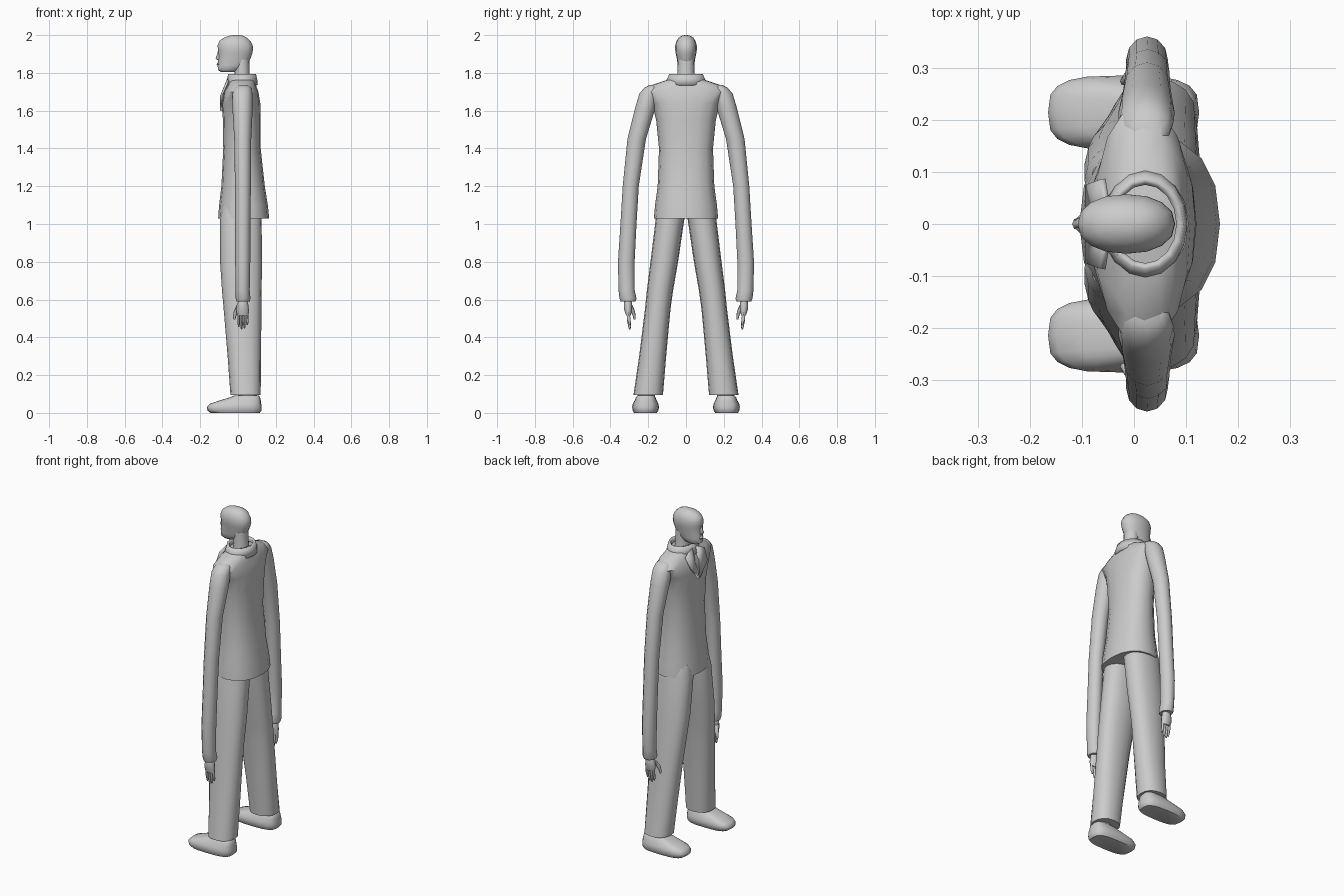
import bpy, bmesh, math

grey = bpy.data.materials.new("plain grey")
grey.diffuse_color = (0.6, 0.6, 0.6, 1)


def finish(name, bm, mirror=False, angle=50):
    bmesh.ops.recalc_face_normals(bm, faces=bm.faces)
    me = bpy.data.meshes.new(name)
    bm.to_mesh(me)
    bm.free()
    me.materials.append(grey)
    ob = bpy.data.objects.new(name, me)
    bpy.context.collection.objects.link(ob)
    if mirror:
        m = ob.modifiers.new("Mirror", 'MIRROR')
        m.use_axis = (False, True, False)
        m.use_mirror_merge = False
    bpy.ops.object.select_all(action='DESELECT')
    ob.select_set(True)
    bpy.context.view_layer.objects.active = ob
    bpy.ops.object.shade_smooth_by_angle(angle=math.radians(angle))
    return ob


def loft(name, rings, sides=16, power=2.0, mirror=False, caps=True):
    """Skin of level rounded rings, each (z, x0, x1, y0, y1)."""
    bm = bmesh.new()
    loops = []
    for z, x0, x1, y0, y1 in rings:
        loop = []
        for i in range(sides):
            a = 2 * math.pi * i / sides
            c, s = math.cos(a), math.sin(a)
            px = math.copysign(abs(c) ** (2 / power), c)
            py = math.copysign(abs(s) ** (2 / power), s)
            loop.append(bm.verts.new(((x0 + x1) / 2 + px * (x1 - x0) / 2,
                                      (y0 + y1) / 2 + py * (y1 - y0) / 2, z)))
        loops.append(loop)
    for a, b in zip(loops, loops[1:]):
        for i in range(sides):
            j = (i + 1) % sides
            bm.faces.new((a[i], a[j], b[j], b[i]))
    if caps:
        bm.faces.new(loops[0])
        bm.faces.new(loops[-1])
    return finish(name, bm, mirror)


def centred(rings):
    return [(z, x0, x1, -r, r) for z, x0, x1, r in rings]


# Jacket body with flared hem and sloping shoulders
loft("jacket", centred([
    (1.03, -.105, .165, .170), (1.10, -.100, .158, .164), (1.20, -.088, .142, .150),
    (1.40, -.078, .120, .143), (1.55, -.080, .120, .158), (1.64, -.085, .118, .180),
    (1.70, -.075, .108, .225), (1.735, -.055, .095, .185), (1.76, -.045, .09, .11),
    (1.77, -.035, .08, .07)]), power=2.3)

# Turned-up collar, an open band
collar = loft("collar", centred([(1.735, -.065, .105, .105), (1.765, -.058, .102, .102),
                                 (1.795, -.052, .095, .088)]), caps=False)
s = collar.modifiers.new("Solidify", 'SOLIDIFY')
s.thickness = .014

# Lapels lying on the chest
bm = bmesh.new()
outline = [(-.055, .018, 1.775), (-.066, .085, 1.745), (-.094, .075, 1.68), (-.094, .005, 1.60)]
bm.faces.new([bm.verts.new(p) for p in outline])
lapel = finish("lapel", bm, mirror=True)
s = lapel.modifiers.new("Solidify", 'SOLIDIFY')
s.thickness = .012

# Sleeves with a flared cuff
loft("sleeve", [
    (.59, -.008, .062, .268, .345), (.605, -.012, .066, .262, .352),
    (.65, -.012, .062, .272, .357), (.80, -.015, .065, .272, .360),
    (1.0, -.015, .066, .262, .347), (1.2, -.016, .068, .250, .335),
    (1.45, -.02, .070, .212, .310), (1.62, -.03, .078, .160, .268),
    (1.69, -.03, .076, .145, .247), (1.72, -.02, .07, .14, .222),
    (1.735, 0, .055, .15, .195)], sides=12, mirror=True)

# Hands: palm, four fingers and a thumb
loft("palm", [(.515, -.004, .056, .292, .318), (.545, -.010, .058, .284, .328),
              (.575, -.004, .054, .284, .330), (.61, .006, .046, .290, .325)],
     sides=10, mirror=True)
for i, tip in enumerate((.455, .442, .446, .465)):
    x = -.003 + i * .015
    loft("finger", [(tip, x + .004, x + .010, .295, .302), (tip + .012, x + .001, x + .013, .291, .305),
                    (.49, x, x + .014, .294, .312), (.525, x, x + .014, .296, .314)],
         sides=8, mirror=True)
loft("thumb", [(.495, -.024, -.014, .268, .278), (.51, -.027, -.010, .266, .281),
               (.54, -.022, .002, .270, .292), (.57, -.008, .012, .284, .306)],
     sides=8, mirror=True)

# Trouser legs
loft("trouser_leg", [
    (.095, -.04, .120, .122, .278), (.30, -.055, .122, .105, .248),
    (.55, -.076, .124, .082, .217), (.65, -.085, .125, .068, .207),
    (.80, -.095, .127, .042, .188), (1.03, -.095, .125, .008, .160),
    (1.10, -.085, .125, .002, .145)], power=2.3, mirror=True)

# Shoes and ankles
loft("shoe", [
    (0, -.145, .115, .155, .275), (.012, -.162, .124, .147, .282), (.03, -.165, .125, .143, .285),
    (.048, -.150, .123, .146, .282), (.065, -.10, .121, .155, .272),
    (.083, -.04, .117, .162, .265), (.092, -.02, .11, .170, .257)],
     sides=20, power=3.2, mirror=True)
loft("ankle", [(.08, 0, .10, .165, .255), (.13, 0, .10, .165, .255)], sides=12, mirror=True)

# Neck and head
loft("neck", centred([(1.74, -.025, .07, .05), (1.79, -.018, .062, .045), (1.87, -.02, .06, .043)]))
loft("head", centred([
    (1.805, -.090, -.020, .026), (1.815, -.106, .010, .038), (1.84, -.108, .052, .044),
    (1.87, -.105, .064, .048), (1.90, -.104, .075, .054), (1.92, -.106, .079, .057),
    (1.945, -.108, .078, .057), (1.97, -.098, .065, .050), (1.988, -.072, .045, .037),
    (1.997, -.045, .025, .020), (2.0, -.025, .010, .008)]), power=2.2)
# Nose and lips
loft("nose", centred([(1.868, -.108, -.095, .010), (1.876, -.119, -.09, .013),
                      (1.90, -.110, -.09, .008), (1.92, -.106, -.09, .006)]), sides=8)
loft("lips", centred([(1.838, -.108, -.08, .014), (1.846, -.113, -.08, .02),
                      (1.855, -.108, -.08, .014)]), sides=10)
